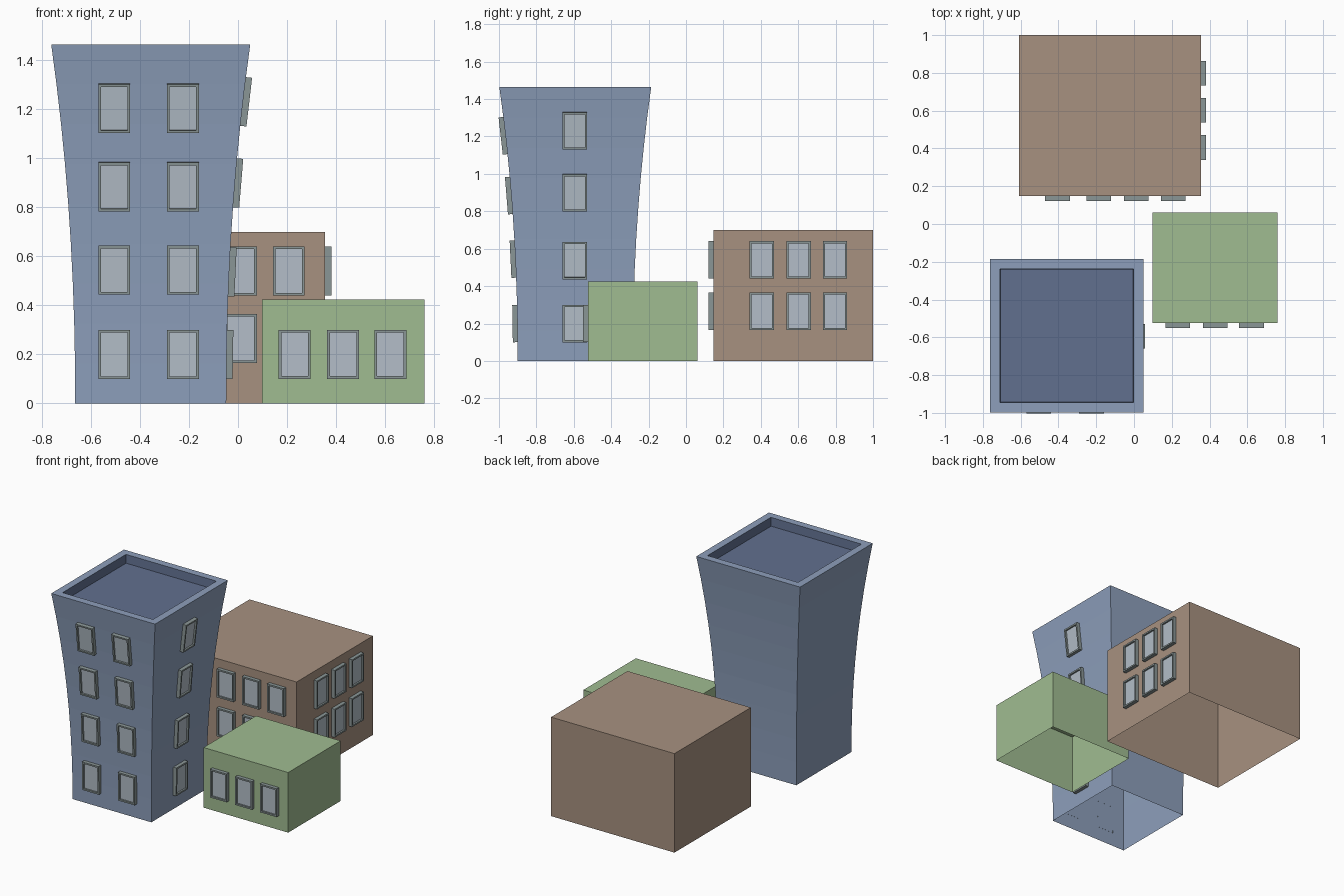
import bpy, bmesh, math
from mathutils import Matrix, Vector

if "Cube" in bpy.data.objects:
    bpy.data.objects.remove(bpy.data.objects["Cube"])


def material(name, rgb):
    # convert display values to linear
    lin = [((c / 255 + 0.055) / 1.055) ** 2.4 for c in rgb]
    m = bpy.data.materials.new(name)
    m.diffuse_color = (*lin, 1)
    m.use_nodes = True
    m.node_tree.nodes["Principled BSDF"].inputs["Base Color"].default_value = m.diffuse_color
    return m


BLUE = material("tower blue", (141, 159, 187))
ROOF = material("roof dark blue", (97, 112, 143))
BROWN = material("wall brown", (167, 145, 128))
GREEN = material("wall green", (160, 188, 145))
FRAME = material("frame grey", (138, 150, 150))
GLASS = material("glass pale blue", (179, 190, 200))


def finish(name, bm, mats):
    me = bpy.data.meshes.new(name)
    bm.normal_update()
    bm.to_mesh(me)
    bm.free()
    for m in mats:
        me.materials.append(m)
    ob = bpy.data.objects.new(name, me)
    bpy.context.collection.objects.link(ob)
    return ob


def ring(bm, cx, cy, h, z):
    return [bm.verts.new((cx + sx * h, cy + sy * h, z))
            for sx, sy in ((-1, -1), (1, -1), (1, 1), (-1, 1))]


def bridge(bm, a, b, mat=0):
    n = len(a)
    for i in range(n):
        j = (i + 1) % n
        bm.faces.new((a[i], a[j], b[j], b[i])).material_index = mat


def block(name, x0, x1, y0, y1, h, mat):
    # open-bottomed building shell
    bm = bmesh.new()
    base = [bm.verts.new((x, y, 0)) for x, y in ((x0, y0), (x1, y0), (x1, y1), (x0, y1))]
    top = [bm.verts.new((v.co.x, v.co.y, h)) for v in base]
    bridge(bm, base, top)
    bm.faces.new(top)
    return finish(name, bm, [mat])


def window(name, pos, turn=0, tilt=0, w=0.13, h=0.2):
    # raised frame with a recessed pane, facing -y before turning
    bm = bmesh.new()
    rings = []
    for inset, y in ((0, 0.0), (0, -0.026), (0.011, -0.026), (0.011, -0.014)):
        a, b = w / 2 - inset, h / 2 - inset
        rings.append([bm.verts.new((x, y, z)) for x, z in ((-a, -b), (a, -b), (a, b), (-a, b))])
    for a, b in zip(rings, rings[1:]):
        bridge(bm, a, b)
    bm.faces.new(rings[-1]).material_index = 1
    bm.transform(Matrix.Translation(pos) @ Matrix.Rotation(turn, 4, 'Z')
                 @ Matrix.Rotation(tilt, 4, 'X'))
    return finish(name, bm, [FRAME, GLASS])


RIGHT = math.pi / 2

# flared tower with sunken roof
TX, TY, TH = -0.356, -0.592, 1.465


def half(z):
    return 0.308 + 0.098 * (z / TH) ** 2.1


def slope(z):
    return (half(z + 0.1) - half(z - 0.1)) / 0.2


bm = bmesh.new()
rings = [ring(bm, TX, TY, half(TH * i / 9), TH * i / 9) for i in range(10)]
for a, b in zip(rings, rings[1:]):
    bridge(bm, a, b)
lip = ring(bm, TX, TY, 0.354, TH)
floor = ring(bm, TX, TY, 0.350, TH - 0.06)
bridge(bm, rings[-1], lip)
bridge(bm, lip, floor, 1)
bm.faces.new(floor).material_index = 1
finish("tower", bm, [BLUE, ROOF])

# tower windows follow the wall slope
for z in (0.2, 0.545, 0.885, 1.205):
    for x in (-0.505, -0.225):
        window("tower_front_window", Vector((x, TY - half(z), z)), 0, math.atan(slope(z)))
for z in (0.2, 0.537, 0.9, 1.232):
    window("tower_side_window", Vector((TX + half(z), -0.595, z)), RIGHT, math.atan(slope(z)))

# brown building
block("brown_building", -0.61, 0.355, 0.147, 1.0, 0.7, BROWN)
for z in (0.265, 0.54):
    for x in (-0.405, -0.187, 0.012, 0.207):
        window("brown_front_window", Vector((x, 0.147, z)))
    for y in (0.405, 0.602, 0.797):
        window("brown_side_window", Vector((0.355, y, z)), RIGHT)

# green building
block("green_building", 0.098, 0.76, -0.525, 0.062, 0.425, GREEN)
for x in (0.231, 0.429, 0.622):
    window("green_front_window", Vector((x, -0.525, 0.2)))
